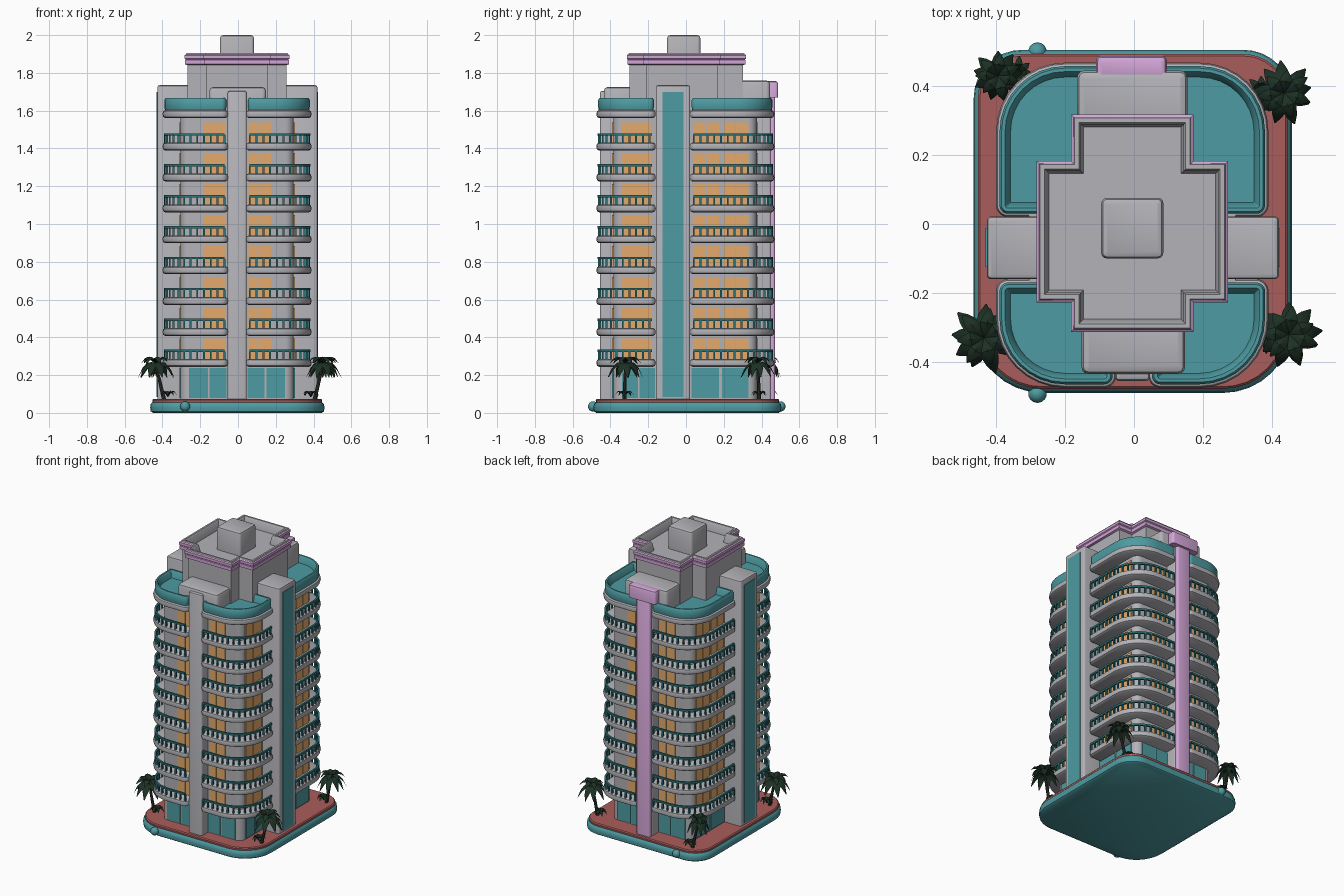
import bpy, bmesh, math, random
from mathutils import Vector

if "Cube" in bpy.data.objects:
    bpy.data.objects.remove(bpy.data.objects["Cube"])

random.seed(4)


def material(name, rgb):
    m = bpy.data.materials.new(name)
    m.diffuse_color = (*rgb, 1)
    m.use_nodes = True
    m.node_tree.nodes["Principled BSDF"].inputs["Base Color"].default_value = m.diffuse_color
    return m


GREY = material("concrete grey", (0.45, 0.45, 0.48))
TEAL = material("teal", (0.075, 0.33, 0.36))
DARK_TEAL = material("railing teal", (0.03, 0.17, 0.185))
PINK = material("pink trim", (0.65, 0.38, 0.68))
RED = material("terracotta paving", (0.40, 0.11, 0.105))
ORANGE = material("warm window", (0.78, 0.41, 0.15))
GREEN = material("palm green", (0.012, 0.03, 0.018))
BROWN = material("palm trunk", (0.035, 0.04, 0.03))


def finish(name, bm, mat, fix=True):
    if fix:
        bmesh.ops.recalc_face_normals(bm, faces=bm.faces)
    me = bpy.data.meshes.new(name)
    bm.to_mesh(me)
    bm.free()
    me.materials.append(mat)
    ob = bpy.data.objects.new(name, me)
    bpy.context.collection.objects.link(ob)
    bpy.ops.object.select_all(action='DESELECT')
    ob.select_set(True)
    bpy.context.view_layer.objects.active = ob
    bpy.ops.object.shade_smooth_by_angle(angle=math.radians(40))
    return ob


def rrect(x0, x1, y0, y1, radii, n=6):
    """Rounded rectangle outline as a function of inset; radii run back-right, back-left, front-left, front-right."""
    def outline(d):
        pts = []
        corners = ((x1, y1, -1, -1), (x0, y1, 1, -1), (x0, y0, 1, 1), (x1, y0, -1, 1))
        for k, (x, y, sx, sy) in enumerate(corners):
            r = max(radii[k], d + 0.003)
            for i in range(n + 1):
                a = math.pi / 2 * (k + i / n)
                pts.append((x + sx * r + (r - d) * math.cos(a), y + sy * r + (r - d) * math.sin(a)))
        return pts
    return outline


def loft(bm, outline, levels, caps=True):
    """Stack insets of an outline: levels are (inset, z)."""
    rings = [[bm.verts.new((x, y, z)) for x, y in outline(d)] for d, z in levels]
    for a, b in zip(rings, rings[1:]):
        for i in range(len(a)):
            j = (i + 1) % len(a)
            bm.faces.new((a[i], a[j], b[j], b[i]))
    if caps:
        bm.faces.new(rings[0][::-1])
        bm.faces.new(rings[-1])


def part(name, outline, levels, mat, caps=True):
    bm = bmesh.new()
    loft(bm, outline, levels, caps)
    return finish(name, bm, mat)


def block(name, x0, x1, y0, y1, z0, z1, mat, r=0.012):
    return part(name, rrect(x0, x1, y0, y1, [r] * 4, 3),
                [(0, z0), (0, z1 - r), (r * 0.3, z1 - r * 0.3), (r, z1)], mat)


def box(bm, x0, x1, y0, y1, z0, z1):
    loft(bm, lambda d: [(x0, y0), (x1, y0), (x1, y1), (x0, y1)], [(0, z0), (0, z1)])


# Base slab, paving and two small knobs on its edge
base = rrect(-0.465, 0.458, -0.49, 0.505, [0.14, 0.14, 0.2, 0.2], 8)
part("base_slab", base, [(0.015, 0), (0.003, 0.008), (0, 0.028), (0.003, 0.047), (0.012, 0.056)], TEAL)
part("paving", base, [(0.014, 0.05), (0.012, 0.068), (0.018, 0.074)], RED)
for label, y in (("front", -0.492), ("back", 0.5)):
    bm = bmesh.new()
    bmesh.ops.create_uvsphere(bm, u_segments=14, v_segments=8, radius=0.027)
    bmesh.ops.translate(bm, verts=bm.verts, vec=(-0.28, y, 0.034))
    finish(label + "_base_knob", bm, TEAL)

# Inner tower wall
part("tower_core", rrect(-0.305, 0.295, -0.385, 0.375, [0.045] * 4), [(0, 0.06), (0, 1.6)], GREY)

# Corner lobes: (sign x, inner x, outer x, sign y, inner y, outer y)
LOBES = [(sx, xi, xo, sy, yi, yo)
         for sx, xi, xo in ((1, 0.042, 0.39), (-1, -0.052, -0.40))
         for sy, yi, yo in ((-1, -0.16, -0.475), (1, 0.02, 0.468))]
R = 0.2
FLOORS = [0.265 + 0.1636 * i for i in range(8)]


def rail_path(lobe, d):
    sx, xi, xo, sy, yi, yo = lobe
    pts = [(xi + sx * 0.02, yo - sy * d)]
    for i in range(9):
        a = math.pi / 2 * i / 8
        pts.append((xo - sx * R + sx * (R - d) * math.sin(a), yo - sy * R + sy * (R - d) * math.cos(a)))
    return pts + [(xo - sx * d, yi + sy * 0.02)]


slabs, rails, roofs = bmesh.new(), bmesh.new(), bmesh.new()
for lobe in LOBES:
    sx, xi, xo, sy, yi, yo = lobe
    # The outer corner of each lobe gets the large radius
    radii = [R if c == (sx, sy) else 0.035 for c in ((1, 1), (-1, 1), (-1, -1), (1, -1))]
    shape = rrect(min(xi, xo), max(xi, xo), min(yi, yo), max(yi, yo), radii, 8)
    for z in FLOORS + [1.582]:
        loft(slabs, shape, [(0.014, z - 0.021), (0.004, z - 0.015), (0, z), (0.004, z + 0.015), (0.014, z + 0.021)])
    # Teal roof basin with a raised rim
    loft(roofs, shape, [(0.014, 1.6), (0.01, 1.62), (0.01, 1.657), (0.016, 1.666), (0.026, 1.666),
                        (0.034, 1.655), (0.042, 1.62)])
    # Railing: handrail and evenly spaced posts
    hand = rail_path(lobe, 0.007) + rail_path(lobe, 0.019)[::-1]
    path = [Vector(p) for p in rail_path(lobe, 0.013)]
    posts, walk = [], 0.0
    for a, b in zip(path, path[1:]):
        length = (b - a).length
        while walk <= length:
            posts.append(a.lerp(b, walk / length))
            walk += 0.036
        walk -= length
    for z in FLOORS:
        loft(rails, lambda d: hand, [(0, z + 0.058), (0, z + 0.07)])
        for p in posts:
            box(rails, p.x - 0.005, p.x + 0.005, p.y - 0.005, p.y + 0.005, z + 0.015, z + 0.06)
finish("balcony_slabs", slabs, GREY)
finish("balcony_railings", rails, DARK_TEAL)
finish("corner_roof_basins", roofs, TEAL)

# Window plates on every floor, shopfront plates on the ground floor
windows, shops = bmesh.new(), bmesh.new()


def wall_plates(bm, x_spans, y_spans, z0, z1):
    for a, b in x_spans:
        for y in (-0.385, 0.375):
            box(bm, a, b, y - 0.006, y + 0.006, z0, z1)
    for a, b in y_spans:
        for x in (-0.305, 0.295):
            box(bm, x - 0.006, x + 0.006, a, b, z0, z1)


for z in FLOORS:
    wall_plates(windows, ((0.055, 0.108), (0.113, 0.175), (-0.185, -0.123), (-0.118, -0.065)),
                ((-0.345, -0.27), (-0.265, -0.18), (0.04, 0.105), (0.11, 0.175), (0.195, 0.26), (0.265, 0.33)),
                z + 0.015, z + 0.128)
wall_plates(shops, ((0.05, 0.14), (0.15, 0.25), (-0.26, -0.16), (-0.15, -0.06)),
            ((-0.34, -0.255), (-0.245, -0.165), (0.03, 0.175), (0.19, 0.33)), 0.08, 0.238)
finish("windows", windows, ORANGE)
finish("shopfronts", shops, TEAL)

# Side fins with teal stripes
for label, s, xo in (("right", 1, 0.42), ("left", -1, -0.427)):
    xi = s * 0.2
    block(label + "_fin", min(xi, xo), max(xi, xo), -0.16, 0.022, 0.06, 1.735, GREY)
    bm = bmesh.new()
    box(bm, xo - 0.004, xo + 0.004, -0.125, -0.012, 0.085, 1.7)
    finish(label + "_fin_stripe", bm, TEAL)

# Front fin and its roof shoulder
block("front_fin", -0.055, 0.046, -0.455, -0.3, 0.06, 1.705, GREY)
block("front_shoulder", -0.152, 0.148, -0.435, -0.25, 1.59, 1.725, GREY, 0.02)

# Back fin with pink strip and cap
block("back_fin", -0.058, 0.048, 0.3, 0.45, 0.06, 1.7, GREY)
block("back_strip", -0.055, 0.045, 0.44, 0.472, 0.06, 1.72, PINK)
block("back_shoulder", -0.165, 0.155, 0.25, 0.445, 1.59, 1.76, GREY, 0.02)
block("back_cap", -0.11, 0.095, 0.42, 0.488, 1.67, 1.757, PINK, 0.015)


# Cross-shaped penthouse with pink cornice and sunken roof
def cross(d):
    xa, xb, xc, xd = -0.28 + d, -0.18 + d, 0.17 - d, 0.27 - d
    ya, yb, yc, yd = -0.31 + d, -0.225 + d, 0.18 - d, 0.315 - d
    return [(xb, ya), (xc, ya), (xc, yb), (xd, yb), (xd, yc), (xc, yc),
            (xc, yd), (xb, yd), (xb, yc), (xa, yc), (xa, yb), (xb, yb)]


part("penthouse", cross, [(0.012, 1.58), (0.012, 1.85), (0.004, 1.855), (0.004, 1.898), (0.008, 1.905),
                          (0.02, 1.905), (0.026, 1.895), (0.034, 1.845)], GREY)
part("penthouse_cornice", cross, [(0.014, 1.84), (0, 1.846), (0, 1.868), (0.003, 1.871), (-0.003, 1.876),
                                  (-0.003, 1.893), (0.005, 1.899)], PINK, caps=False)
block("roof_box", -0.095, 0.085, -0.1, 0.076, 1.83, 2.0, GREY, 0.016)


# Palms: leaning trunk, drooping fronds and a small bush
def fronds(bm, c, radius, count, rise, droop, turn):
    for k in range(count):
        a = turn + 2 * math.pi * k / count + random.uniform(-0.1, 0.1)
        out, side = Vector((math.cos(a), math.sin(a), 0)), Vector((-math.sin(a), math.cos(a), 0))
        length, rows = radius * random.uniform(0.85, 1.05), []
        for i, w in enumerate((0.05, 0.17, 0.24, 0.17, 0.02)):
            t = i / 4
            mid = c + out * length * t + Vector((0, 0, rise * math.sin(t * 2.4) - droop * t * t))
            drop = Vector((0, 0, -0.5 * w * radius))
            rows.append([bm.verts.new(p) for p in (mid + side * w * radius + drop, mid, mid - side * w * radius + drop)])
        for p, q in zip(rows, rows[1:]):
            for j in (0, 1):
                bm.faces.new((p[j], q[j], q[j + 1], p[j + 1]))


PALMS = (("front_left", -0.435, -0.33, 0.105), ("front_right", 0.45, -0.32, 0.1),
         ("back_left", -0.395, 0.43, 0.082), ("back_right", 0.435, 0.38, 0.092))
for label, x, y, r in PALMS:
    foot = Vector((x * 0.9, y * 1.02, 0.07))
    top = Vector((x, y, 0.255))
    bm = bmesh.new()
    rings = []
    for i in range(5):
        c, w = foot.lerp(top, i / 4), 0.011 - 0.001 * i
        rings.append([bm.verts.new(c + Vector((w * math.cos(k * math.pi / 4), w * math.sin(k * math.pi / 4), 0)))
                      for k in range(8)])
    for a, b in zip(rings, rings[1:]):
        for i in range(8):
            bm.faces.new((a[i], a[(i + 1) % 8], b[(i + 1) % 8], b[i]))
    finish(label + "_palm_trunk", bm, BROWN)
    bm = bmesh.new()
    fronds(bm, top, r, 9, 0.035, 0.09, 0.2)
    fronds(bm, top + Vector((0, 0, 0.008)), r * 0.85, 7, 0.045, 0.03, 0.5)
    finish(label + "_palm_crown", bm, GREEN, fix=False)
    bm = bmesh.new()
    fronds(bm, foot + Vector((-0.02 if x > 0 else 0.02, 0, 0.015)), 0.048, 8, 0.04, 0.02, 0)
    finish(label + "_bush", bm, GREEN, fix=False)
